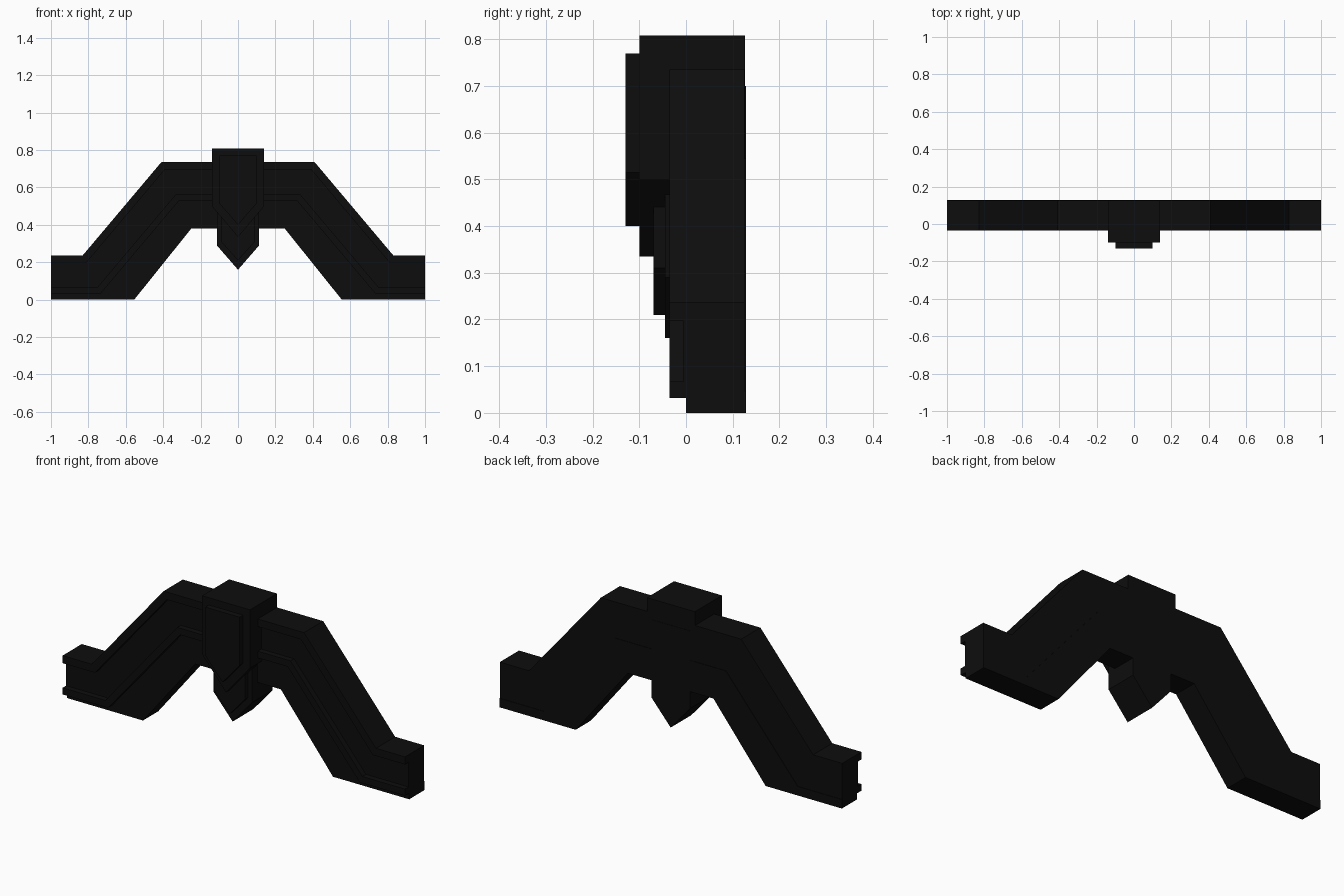
import bpy
import bmesh
from mathutils import Vector

cube = bpy.data.objects.get("Cube")
if cube:
    bpy.data.objects.remove(cube, do_unlink=True)

black = bpy.data.materials.new("matte_black")
black.use_nodes = True
black.diffuse_color = (0.004, 0.004, 0.004, 1)
black.node_tree.nodes["Principled BSDF"].inputs["Base Color"].default_value = black.diffuse_color
black.node_tree.nodes["Principled BSDF"].inputs["Roughness"].default_value = 0.9


def finish(name, bm):
    bmesh.ops.recalc_face_normals(bm, faces=bm.faces)
    mesh = bpy.data.meshes.new(name)
    bm.to_mesh(mesh)
    bm.free()
    mesh.materials.append(black)
    obj = bpy.data.objects.new(name, mesh)
    bpy.context.scene.collection.objects.link(obj)
    return obj


def loft(name, rings):
    """Join matching closed rings and cap both ends."""
    bm = bmesh.new()
    loops = [[bm.verts.new(p) for p in ring] for ring in rings]
    n = len(loops[0])
    for a, b in zip(loops, loops[1:]):
        for i in range(n):
            j = (i + 1) % n
            bm.faces.new((a[i], a[j], b[j], b[i]))
    bm.faces.new(loops[0])
    bm.faces.new(loops[-1])
    return finish(name, bm)


def mirrored(half):
    return half + [(-x, z) for x, z in reversed(half)]


def offset(path, d):
    """Shift an open path inwards, with mitred corners."""
    pts = [Vector(p) for p in path]
    normals = []
    for a, b in zip(pts, pts[1:]):
        t = (b - a).normalized()
        normals.append(Vector((t.y, -t.x)))
    out = []
    for i, p in enumerate(pts):
        n0, n1 = normals[max(i - 1, 0)], normals[min(i, len(normals) - 1)]
        out.append(p + (n0 + n1) * d / (1 + n0.dot(n1)))
    return out


outer = mirrored([(-1, 0.237), (-0.83, 0.237), (-0.41, 0.735)])
inner = mirrored([(-1, 0), (-0.555, 0), (-0.25, 0.38)])

# Channel moulding with a raised flange along both edges
section = [(0, 0.125), (0, -0.035), (0.04, -0.035), (0.04, -0.005),
           (0.17, -0.005), (0.17, -0.035), (0.205, -0.035), (0.205, 0.125)]
rails = [offset(outer, d) for d, y in section]
loft("arch_moulding", [[(rail[i].x, y, rail[i].y) for rail, (d, y) in zip(rails, section)]
                       for i in range(len(outer))])

# Set-back lining under the moulding
edge = offset(outer, 0.19)
loft("arch_lining", [[(a.x, 0, a.y), (a.x, 0.128, a.y), (bx, 0.128, bz), (bx, 0, bz)]
                     for a, (bx, bz) in zip(edge, inner)])


# Layered keystone, each layer pointed at the bottom
def pointed_plate(name, half_width, top, shoulder, tip, front, back):
    outline = [(-half_width, top), (-half_width, shoulder), (0, tip),
               (half_width, shoulder), (half_width, top)]
    loft(name, [[(x, y, z) for x, z in outline] for y in (front, back)])


pointed_plate("keystone_pendant", 0.113, 0.7, 0.29, 0.16, -0.045, 0.128)
pointed_plate("keystone_pendant_panel", 0.09, 0.6, 0.31, 0.21, -0.07, -0.04)
pointed_plate("keystone_face", 0.14, 0.808, 0.5, 0.335, -0.1, -0.03)
pointed_plate("keystone_face_panel", 0.1, 0.77, 0.515, 0.4, -0.13, -0.095)

# Square block behind the keystone face
loft("keystone_block", [[(x, y, z) for x, z in ((-0.14, 0.808), (-0.14, 0.5), (0.14, 0.5), (0.14, 0.808))]
                        for y in (-0.04, 0.126)])
